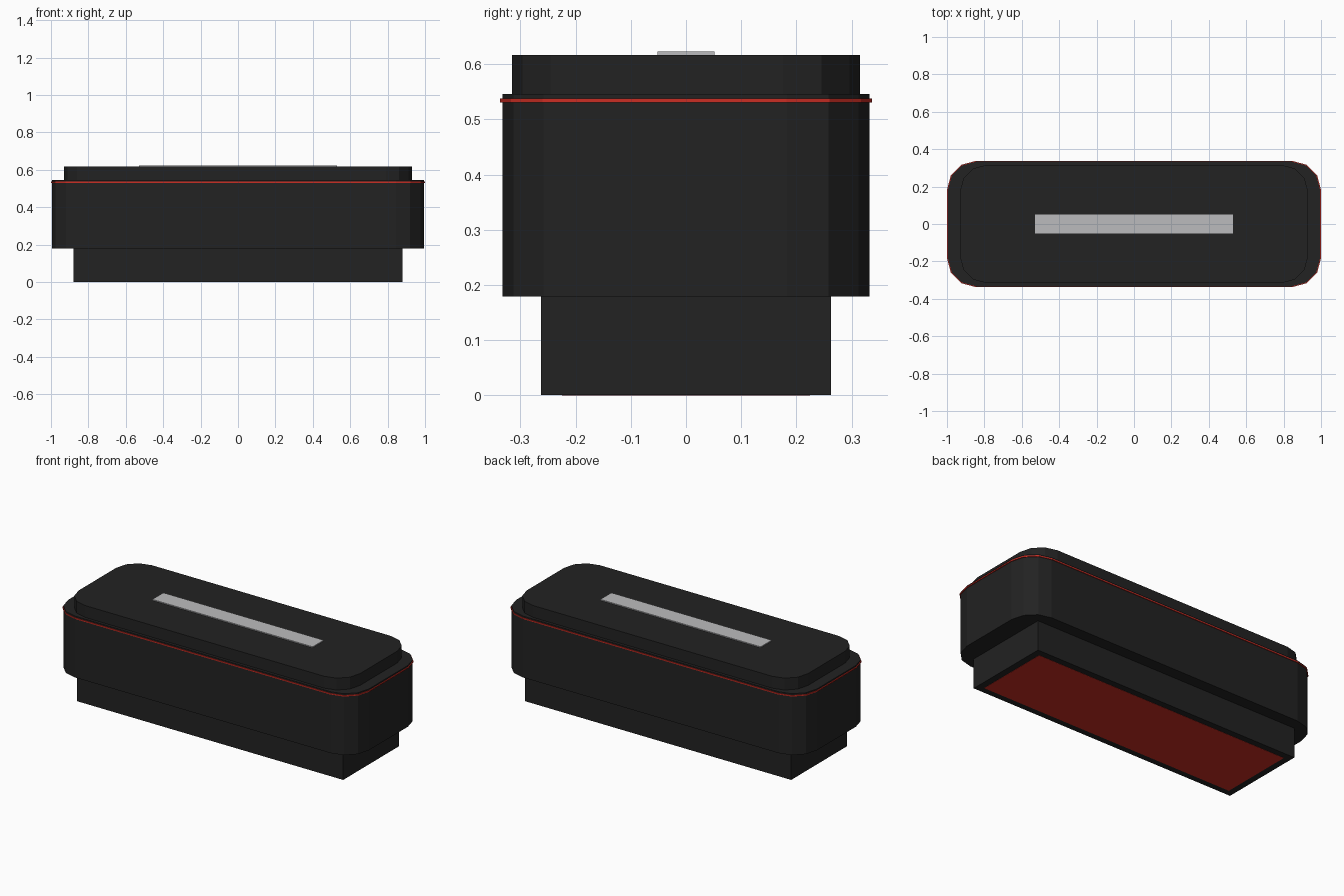
import bpy
import bmesh
from math import cos, sin, radians

cube = bpy.data.objects.get("Cube")
if cube:
    bpy.data.objects.remove(cube, do_unlink=True)


def material(name, r, g, b):
    mat = bpy.data.materials.new(name)
    mat.use_nodes = True
    mat.diffuse_color = (r, g, b, 1)
    bsdf = next(n for n in mat.node_tree.nodes if n.type == 'BSDF_PRINCIPLED')
    bsdf.inputs["Base Color"].default_value = (r, g, b, 1)
    return mat


def outline(hx, hy, radius, steps=3):
    """Rectangle outline, with faceted round corners if a radius is given."""
    if radius == 0:
        return [(hx, hy), (-hx, hy), (-hx, -hy), (hx, -hy)]
    points = []
    for quarter, (sx, sy) in enumerate([(1, 1), (-1, 1), (-1, -1), (1, -1)]):
        for i in range(steps + 1):
            a = radians(90 * (quarter + i / steps))
            points.append((sx * (hx - radius) + radius * cos(a),
                           sy * (hy - radius) + radius * sin(a)))
    return points


def slab(name, hx, hy, bottom, top, mat, radius=0):
    """Upright prism over an outline."""
    bm = bmesh.new()
    face = bm.faces.new([bm.verts.new((x, y, bottom)) for x, y in outline(hx, hy, radius)])
    grown = bmesh.ops.extrude_face_region(bm, geom=[face], use_keep_orig=True)
    raised = [v for v in grown["geom"] if isinstance(v, bmesh.types.BMVert)]
    bmesh.ops.translate(bm, verts=raised, vec=(0, 0, top - bottom))
    bmesh.ops.recalc_face_normals(bm, faces=bm.faces)
    mesh = bpy.data.meshes.new(name)
    bm.to_mesh(mesh)
    bm.free()
    mesh.materials.append(mat)
    obj = bpy.data.objects.new(name, mesh)
    bpy.context.collection.objects.link(obj)
    return obj


black = material("matte black", 0.016, 0.016, 0.016)
red = material("accent red", 0.6, 0.026, 0.017)
silver = material("light grey", 0.5, 0.5, 0.51)

# Base and its underside panel
slab("base", 0.88, 0.263, 0.001, 0.179, black)
slab("underside_panel", 0.84, 0.225, 0, 0.004, red)

# Main body with the thin trim line around it
slab("body", 0.995, 0.333, 0.179, 0.546, black, radius=0.15)
slab("trim_line", 1.0, 0.3375, 0.531, 0.538, red, radius=0.155)

# Lid and the bar on top
slab("lid", 0.93, 0.3155, 0.546, 0.617, black, radius=0.14)
slab("top_bar", 0.53, 0.052, 0.617, 0.623, silver)
